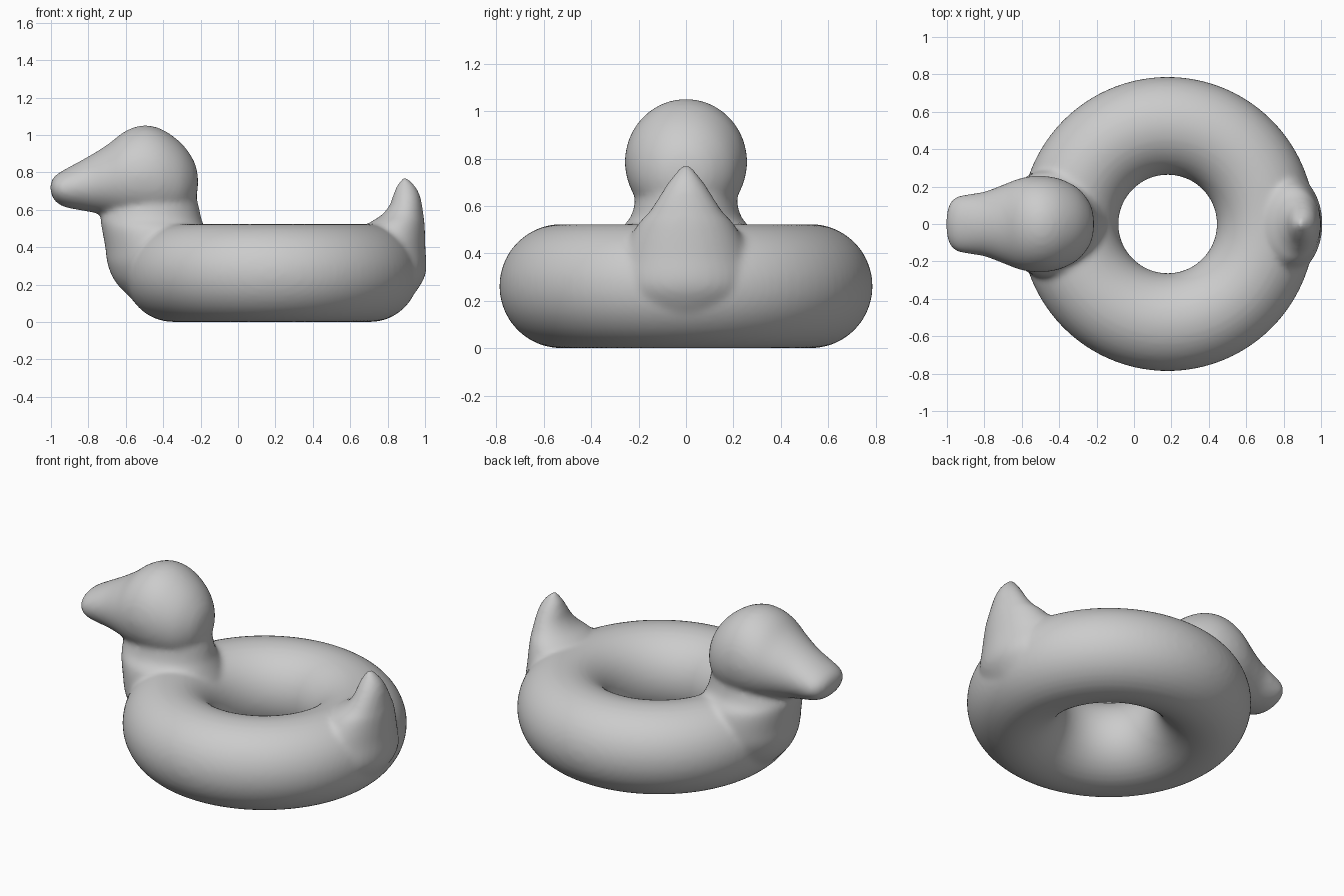
import bpy, bmesh, math
from mathutils import Vector

cube = bpy.data.objects.get("Cube")
if cube:
    bpy.data.objects.remove(cube)

grey = bpy.data.materials.new("soft_grey")
grey.use_nodes = True
grey.diffuse_color = (0.6, 0.6, 0.6, 1)
grey.node_tree.nodes["Principled BSDF"].inputs["Base Color"].default_value = (0.6, 0.6, 0.6, 1)

SIDES = 40
bm = bmesh.new()


def bridge(rings, closed=False):
    """Skin a list of vertex rings, capping the ends unless closed."""
    count = len(rings)
    for i in range(count if closed else count - 1):
        a, b = rings[i], rings[(i + 1) % count]
        n = len(a)
        for j in range(n):
            k = (j + 1) % n
            bm.faces.new((a[j], a[k], b[k], b[j]))
    if not closed:
        bm.faces.new(rings[0][::-1])
        bm.faces.new(rings[-1])


def ellipse(centre, u, v):
    rings = []
    for j in range(SIDES):
        t = 2 * math.pi * j / SIDES
        rings.append(bm.verts.new(centre + u * math.cos(t) + v * math.sin(t)))
    return rings


def resample(rows, steps=5):
    """Smooth the section table with a Catmull-Rom spline."""
    out = []
    for i in range(len(rows) - 1):
        p0, p1, p2, p3 = (rows[min(max(i + d, 0), len(rows) - 1)] for d in (-1, 0, 1, 2))
        for s in range(steps):
            t = s / steps
            out.append([0.5 * (2 * b + (c - a) * t + (2 * a - 5 * b + 4 * c - d) * t * t
                               + (3 * b - a - 3 * c + d) * t ** 3)
                        for a, b, c, d in zip(p0, p1, p2, p3)])
    return out + [rows[-1]]


def upright_loft(rows):
    """Rows of height, min x, max x, half width."""
    bridge([ellipse(Vector(((a + b) / 2, 0, z)), Vector(((b - a) / 2, 0, 0)), Vector((0, w, 0)))
            for z, a, b, w in resample(rows)])


def forward_loft(rows):
    """Rows of x, min height, max height, half width."""
    bridge([ellipse(Vector((x, 0, (a + b) / 2)), Vector((0, w, 0)), Vector((0, 0, (b - a) / 2)))
            for x, a, b, w in resample(rows)])


# Inflated ring
rings = []
for i in range(96):
    t = 2 * math.pi * i / 96
    out = Vector((math.cos(t), math.sin(t), 0))
    rings.append(ellipse(Vector((0.18, 0, 0.262)) + out * 0.525, out * 0.262, Vector((0, 0, 0.262))))
bridge(rings, closed=True)

# Breast and neck
upright_loft([(0.08, -0.52, -0.22, 0.16), (0.2, -0.645, -0.11, 0.26), (0.3, -0.695, -0.105, 0.3),
              (0.4, -0.71, -0.13, 0.3), (0.5, -0.728, -0.175, 0.275), (0.55, -0.735, -0.195, 0.235),
              (0.62, -0.71, -0.21, 0.215), (0.7, -0.65, -0.23, 0.21)])

# Head and bill
forward_loft([(-1.003, 0.7, 0.74, 0.05), (-0.985, 0.655, 0.775, 0.11), (-0.95, 0.625, 0.802, 0.145),
              (-0.9, 0.608, 0.83, 0.157), (-0.8, 0.59, 0.885, 0.173), (-0.7, 0.57, 0.947, 0.21),
              (-0.6, 0.54, 1.022, 0.247), (-0.5, 0.52, 1.052, 0.258), (-0.4, 0.52, 1.027, 0.243),
              (-0.3, 0.55, 0.953, 0.192), (-0.235, 0.63, 0.86, 0.11), (-0.214, 0.72, 0.78, 0.03)])

# Pointed tail
upright_loft([(0.12, 0.66, 0.92, 0.18), (0.25, 0.52, 1.002, 0.3), (0.4, 0.56, 1.002, 0.27),
              (0.52, 0.69, 0.998, 0.205), (0.57, 0.765, 0.992, 0.16), (0.62, 0.808, 0.985, 0.125),
              (0.68, 0.83, 0.972, 0.088), (0.73, 0.85, 0.945, 0.052), (0.772, 0.88, 0.905, 0.015)])

bmesh.ops.recalc_face_normals(bm, faces=bm.faces)
mesh = bpy.data.meshes.new("duck_swim_ring")
bm.to_mesh(mesh)
bm.free()
mesh.materials.append(grey)
duck = bpy.data.objects.new("duck_swim_ring", mesh)
bpy.context.collection.objects.link(duck)

# Fuse the parts into one skin and soften the joins
fuse = duck.modifiers.new("fuse", 'REMESH')
fuse.mode = 'VOXEL'
fuse.voxel_size = 0.016
fuse.use_smooth_shade = True
soften = duck.modifiers.new("soften", 'SMOOTH')
soften.factor = 0.5
soften.iterations = 8
